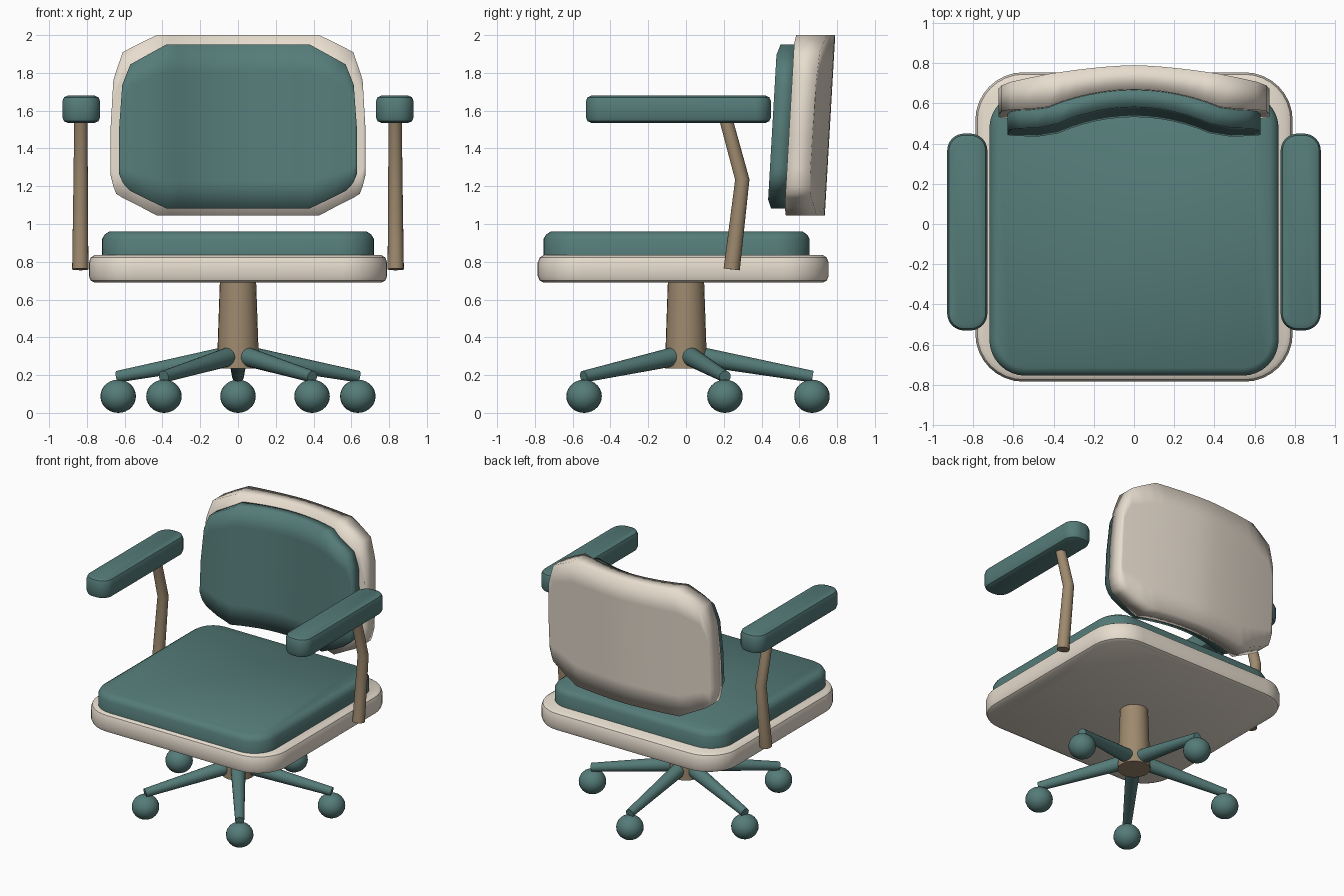
import bpy, bmesh
from math import sin, cos, pi, radians
from mathutils import Vector

if "Cube" in bpy.data.objects:
    bpy.data.objects.remove(bpy.data.objects["Cube"])


def material(name, rgb):
    m = bpy.data.materials.new(name)
    m.diffuse_color = (*rgb, 1)
    m.use_nodes = True
    m.node_tree.nodes["Principled BSDF"].inputs["Base Color"].default_value = m.diffuse_color
    return m


TEAL = material("teal", (0.09, 0.2, 0.19))
CREAM = material("cream", (0.8, 0.72, 0.62))
TAN = material("tan", (0.34, 0.25, 0.155))


def finish(name, bm, mat, angle=40):
    bmesh.ops.recalc_face_normals(bm, faces=bm.faces)
    me = bpy.data.meshes.new(name)
    bm.to_mesh(me)
    bm.free()
    me.materials.append(mat)
    ob = bpy.data.objects.new(name, me)
    bpy.context.collection.objects.link(ob)
    bpy.ops.object.select_all(action='DESELECT')
    ob.select_set(True)
    bpy.context.view_layer.objects.active = ob
    bpy.ops.object.shade_smooth_by_angle(angle=radians(angle))
    return ob


def loft(name, rings, mat, angle=40):
    """Closed solid through a list of equal-length rings."""
    bm = bmesh.new()
    vs = [[bm.verts.new(p) for p in r] for r in rings]
    n = len(vs[0])
    for a, b in zip(vs, vs[1:]):
        for i in range(n):
            bm.faces.new((a[i], a[(i + 1) % n], b[(i + 1) % n], b[i]))
    bm.faces.new(vs[0])
    bm.faces.new(vs[-1])
    return finish(name, bm, mat, angle)


def slab(name, x0, x1, y0, y1, r, profile, mat, seg=8):
    """Rounded rectangle lofted through (inset, z) steps."""
    corners = [(x1 - r, y1 - r), (x0 + r, y1 - r), (x0 + r, y0 + r), (x1 - r, y0 + r)]
    rings = []
    for inset, z in profile:
        ring = []
        for k, (cx, cy) in enumerate(corners):
            for i in range(seg + 1):
                a = pi / 2 * (k + i / seg)
                ring.append((cx + (r - inset) * cos(a), cy + (r - inset) * sin(a), z))
        rings.append(ring)
    return loft(name, rings, mat, 35)


def tube(name, pts, radii, mat, n=20):
    """Tapered round bar along a path."""
    pts = [Vector(p) for p in pts]
    rings = []
    for i, p in enumerate(pts):
        t = (pts[min(i + 1, len(pts) - 1)] - pts[max(i - 1, 0)]).normalized()
        u = t.cross(Vector((0.3, 1, 0.2))).normalized()
        v = t.cross(u)
        rings.append([p + radii[i] * (cos(2 * pi * k / n) * u + sin(2 * pi * k / n) * v)
                      for k in range(n)])
    return loft(name, rings, mat)


def bow(x, depth, flat):
    """How far the backrest wraps forward at x."""
    return depth * min(abs(x) / flat, 1) ** 2


def back_panel(name, half, front, back, mat):
    """Curved, tilted panel; half is the right outline as (x, z low, z high)."""
    x1, lo, hi = half[0]
    cols = [(x1 * i / 6, lo, hi) for i in range(6)] + half
    cols = [(-x, a, b) for x, a, b in cols[:0:-1]] + cols
    rows = 6

    def tilt(z):
        return 0.055 * (z - 1.045) / 0.955
    bm = bmesh.new()
    grids = []
    for f in (front, back):
        g = []
        for x, a, b in cols:
            zs = [a + (b - a) * j / rows for j in range(rows + 1)]
            g.append([bm.verts.new((x, f(x) + tilt(z), z)) for z in zs])
        grids.append(g)
        for i in range(len(cols) - 1):
            for j in range(rows):
                bm.faces.new((g[i][j], g[i + 1][j], g[i + 1][j + 1], g[i][j + 1]))
    # rim between front and back
    rim = [e for e in bm.edges if e.is_boundary]
    bmesh.ops.bridge_loops(bm, edges=rim)
    return finish(name, bm, mat, 100)


# Seat pan and cushion
slab("seat_pan", -0.79, 0.79, -0.785, 0.755, 0.24,
     [(0.03, 0.69), (0.01, 0.7), (0, 0.725), (0, 0.795), (0.01, 0.822), (0.03, 0.835)], CREAM)
slab("seat_cushion", -0.72, 0.72, -0.755, 0.655, 0.18,
     [(0, 0.825), (0, 0.92), (0.014, 0.944), (0.038, 0.96)], TEAL)

# Backrest shell and pad
back_panel("back_shell",
           [(0.43, 1.045, 2.0), (0.52, 1.093, 1.957), (0.61, 1.138, 1.91),
            (0.645, 1.16, 1.81), (0.66, 1.2, 1.76), (0.675, 1.26, 1.5)],
           lambda x: 0.615 - bow(x, 0.095, 0.45),
           lambda x: 0.735 - 0.09 * (abs(x) / 0.675) ** 1.6, CREAM)
back_panel("back_pad",
           [(0.38, 1.083, 1.95), (0.48, 1.13, 1.895), (0.57, 1.175, 1.845),
            (0.6, 1.205, 1.77), (0.613, 1.225, 1.735), (0.63, 1.265, 1.5)],
           lambda x: 0.53 - bow(x, 0.1, 0.42),
           lambda x: 0.63 - bow(x, 0.095, 0.45), TEAL)

# Armrests and their bent posts
for s, side in ((-1, "left"), (1, "right")):
    xs = sorted((s * 0.73, s * 0.93))
    slab(side + "_armrest", xs[0], xs[1], -0.53, 0.45, 0.085,
         [(0.03, 1.535), (0.009, 1.544), (0, 1.565), (0, 1.65), (0.009, 1.671), (0.03, 1.68)], TEAL)
    tube(side + "_arm_post",
         [(s * 0.835, 0.242, 0.76), (s * 0.833, 0.298, 1.235), (s * 0.832, 0.21, 1.56)],
         [0.043, 0.038, 0.035], TAN)

# Column
tube("column", [(0, 0, 0.235), (0, 0, 0.7)], [0.112, 0.096], TAN, 24)

# Five legs with ball casters
for i in range(5):
    a = pi / 2 + i * 2 * pi / 5
    c, s = cos(a), sin(a)
    tube(f"leg_{i + 1}", [(0.04 * c, 0.04 * s, 0.305), (0.67 * c, 0.67 * s, 0.192)],
         [0.052, 0.031], TEAL)
    bm = bmesh.new()
    bmesh.ops.create_uvsphere(bm, u_segments=24, v_segments=14, radius=1)
    for v in bm.verts:
        v.co = Vector((v.co.x * 0.094 + 0.667 * c, v.co.y * 0.094 + 0.667 * s, v.co.z * 0.088 + 0.088))
    finish(f"caster_{i + 1}", bm, TEAL)
